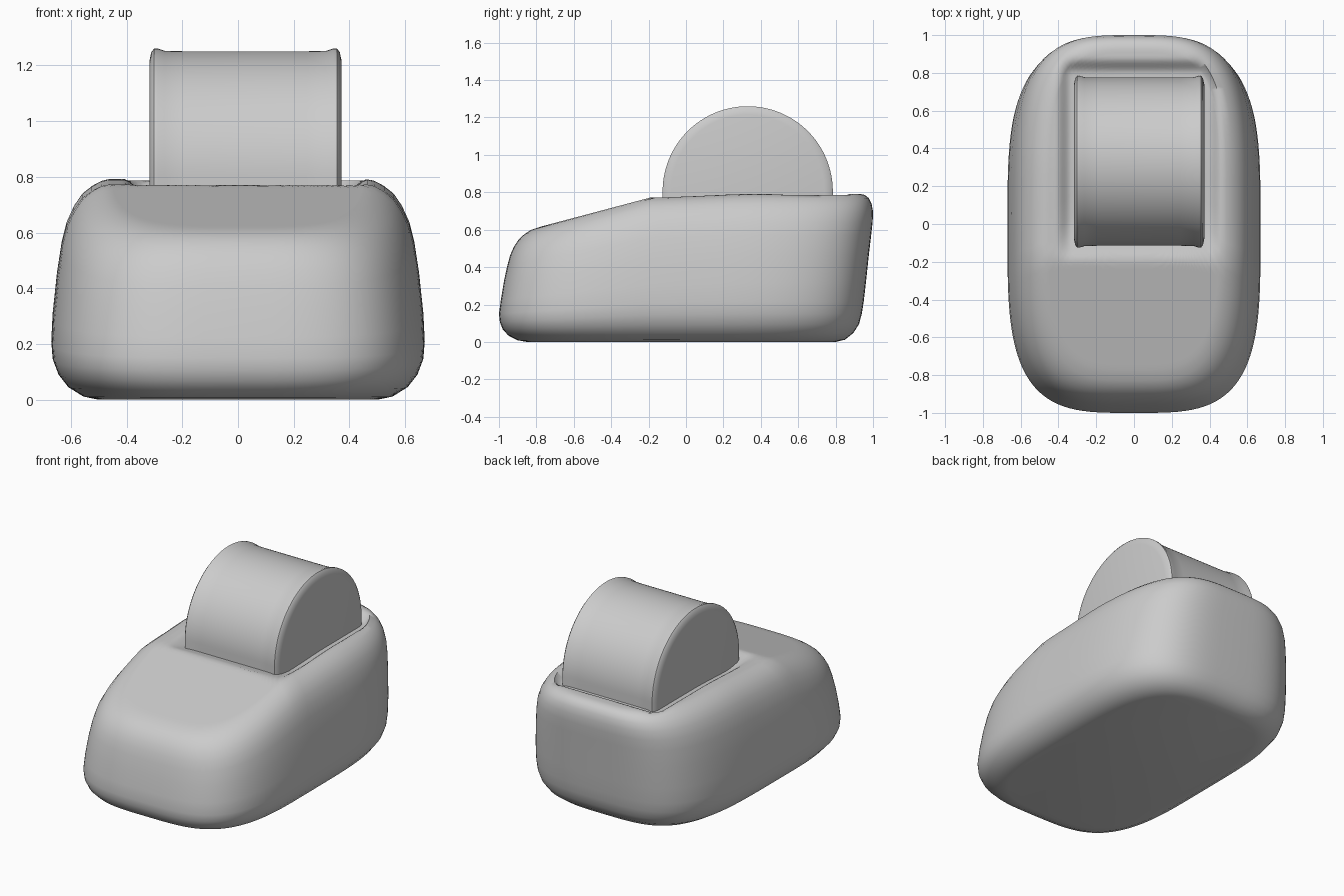
import bpy, bmesh
from math import sin, cos, pi, copysign

cube = bpy.data.objects.get("Cube")
if cube:
    bpy.data.objects.remove(cube)

grey = bpy.data.materials.new("plain grey")
grey.use_nodes = True
colour = (0.6, 0.6, 0.6, 1)
grey.diffuse_color = colour
grey.node_tree.nodes["Principled BSDF"].inputs["Base Color"].default_value = colour

SEG = 128
WHEEL_X, WHEEL_Y, WHEEL_Z = 0.027, 0.33, 0.805


def skin(name, rings, closed, cap_ends, angle):
    """Join rings of points into a skin of quads."""
    bm = bmesh.new()
    loops = [[bm.verts.new(p) for p in ring] for ring in rings]
    for a, b in zip(loops, loops[1:]):
        n = len(a)
        for i in range(n if closed else n - 1):
            j = (i + 1) % n
            bm.faces.new((a[i], a[j], b[j], b[i]))
    if cap_ends:
        bm.faces.new(loops[0])
        bm.faces.new(loops[-1])
    bmesh.ops.recalc_face_normals(bm, faces=bm.faces)
    mesh = bpy.data.meshes.new(name)
    bm.to_mesh(mesh)
    bm.free()
    mesh.materials.append(grey)
    obj = bpy.data.objects.new(name, mesh)
    bpy.context.collection.objects.link(obj)
    bpy.ops.object.select_all(action="DESELECT")
    obj.select_set(True)
    bpy.context.view_layer.objects.active = obj
    bpy.ops.object.shade_smooth_by_angle(angle=angle)
    return obj


def smooth(t):
    t = max(0, min(1, t))
    return t * t * (3 - 2 * t)


def top_height(y):
    """Sloping nose that runs into a nearly level deck."""
    slope, deck = 0.605 + 0.265 * (y + 0.82), 0.772 + 0.02 * smooth((y + 0.2) / 0.6)
    return min(slope, deck)


def dip(x, y):
    """Shallow well in the deck around the wheel."""
    dx = max(0, abs(x - WHEEL_X) - 0.36)
    dy = max(0, abs(y - WHEEL_Y) - 0.47)
    well = 1 - smooth((dx * dx + dy * dy) ** 0.5 / 0.08)
    return 0.045 * well * smooth((y + 0.25) / 0.3)


def ring(half_width, front, back, height, in_deck=False):
    points = []
    for i in range(SEG):
        a = 2 * pi * i / SEG
        c, s = cos(a), sin(a)
        x = half_width * copysign(abs(c) ** 0.556, c)
        y = (front + back) / 2 + (back - front) / 2 * copysign(abs(s) ** 0.556, s)
        z = height * top_height(y)
        points.append((x, y, z - dip(x, y) if in_deck else z))
    return points


# Body: half width, front, back and share of the full height
levels = [
    (0.50, -0.85, 0.80, 0.0), (0.555, -0.90, 0.85, 0.015),
    (0.61, -0.95, 0.895, 0.06), (0.645, -0.98, 0.925, 0.12),
    (0.665, -0.995, 0.94, 0.19), (0.67, -1.0, 0.95, 0.27),
    (0.665, -0.99, 0.962, 0.40), (0.65, -0.973, 0.977, 0.58),
    (0.633, -0.955, 0.99, 0.72), (0.615, -0.94, 0.998, 0.81),
    (0.59, -0.92, 1.0, 0.88), (0.56, -0.895, 0.992, 0.935),
    (0.525, -0.865, 0.978, 0.97), (0.49, -0.83, 0.955, 0.993),
]
rings = [ring(*level) for level in levels]
# Deck: rings shrinking to the middle
for k in range(40):
    f = 1 - (k + 1) / 40.5
    rings.append(ring(0.475 * f, 0.33 - 1.13 * f, 0.33 + 0.61 * f, 1, True))
skin("body", rings, True, True, 1.2)

# Wheel: half drum with a slight waist, raised rims and bevelled ends
side = [(0.345, 0.0), (0.345, 0.41), (0.338, 0.442), (0.328, 0.455),
        (0.315, 0.455), (0.29, 0.447), (0.22, 0.445)]
profile = side + [(-x, r) for x, r in reversed(side)]
steps = 64
arcs = []
for x, r in profile:
    arc = [(WHEEL_X + x, WHEEL_Y - r, 0.7)]
    for i in range(steps + 1):
        a = pi * i / steps
        arc.append((WHEEL_X + x, WHEEL_Y - r * cos(a), WHEEL_Z + r * sin(a)))
    arc.append((WHEEL_X + x, WHEEL_Y + r, 0.7))
    arcs.append(arc)
skin("wheel", arcs, False, False, 0.7)
